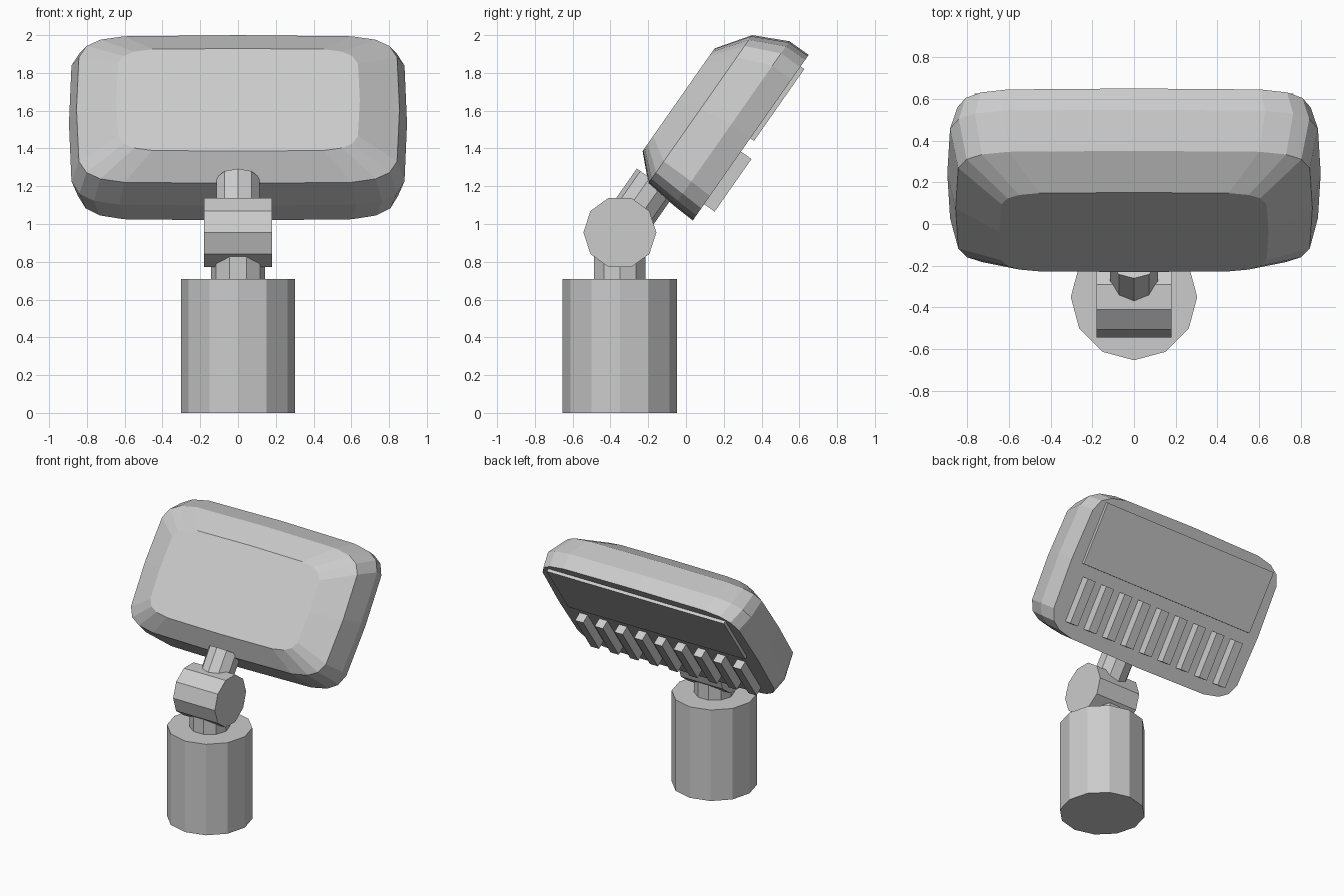
import bpy, bmesh, math
from mathutils import Matrix, Vector

if "Cube" in bpy.data.objects:
    bpy.data.objects.remove(bpy.data.objects["Cube"])

TILT = math.radians(35)
S, C = math.sin(TILT), math.cos(TILT)

grey = bpy.data.materials.new("plain_grey")
grey.diffuse_color = (0.6, 0.6, 0.6, 1)
grey.use_nodes = True
grey.node_tree.nodes["Principled BSDF"].inputs["Base Color"].default_value = grey.diffuse_color


def tilted(x, u, n):
    """Head frame: u runs up the tilted face, n points out of its front."""
    return Vector((x, u * S - n * C, u * C + n * S))


def finish(name, bm):
    bmesh.ops.recalc_face_normals(bm, faces=bm.faces)
    me = bpy.data.meshes.new(name)
    bm.to_mesh(me)
    bm.free()
    me.materials.append(grey)
    ob = bpy.data.objects.new(name, me)
    bpy.context.collection.objects.link(ob)


def loft(name, rings):
    """Skin a list of closed point rings and cap both ends."""
    bm = bmesh.new()
    loops = [[bm.verts.new(p) for p in ring] for ring in rings]
    k = len(loops[0])
    for a, b in zip(loops, loops[1:]):
        for i in range(k):
            j = (i + 1) % k
            bm.faces.new((a[i], a[j], b[j], b[i]))
    bm.faces.new(loops[0])
    bm.faces.new(loops[-1])
    finish(name, bm)


def circle(sides, r, phase=0):
    return [(r * math.cos(phase + 2 * math.pi * i / sides),
             r * math.sin(phase + 2 * math.pi * i / sides)) for i in range(sides)]


def tilted_box(name, xs, w, u0, u1, n0, n1):
    """One box, or a row of boxes, in the head frame."""
    bm = bmesh.new()
    for x in xs:
        vs = bmesh.ops.create_cube(bm, size=1)["verts"]
        for v in vs:
            v.co = tilted(x + v.co.x * w,
                          (u0 + u1) / 2 + v.co.y * (u1 - u0),
                          (n0 + n1) / 2 + v.co.z * (n1 - n0))
    finish(name, bm)


def superellipse(a, b, cu, n, k=20, p=0.3):
    pts = []
    for i in range(k):
        t = 2 * math.pi * i / k
        c, s = round(math.cos(t), 6), round(math.sin(t), 6)
        pts.append(tilted(math.copysign(abs(c) ** p, c) * a,
                          cu + math.copysign(abs(s) ** p, s) * b, n))
    return pts


Y0 = -0.35   # stand axis

# Stand and lower neck
loft("base", [[(x, Y0 + y, z) for x, y in circle(12, 0.303)] for z in (0, 0.71)])
loft("lower_neck", [[(x, Y0 + y, z) for x, y in circle(10, 0.143)] for z in (0.70, 0.88)])

# Pivot drum, lying along x
loft("pivot", [[(x, Y0 + y, 0.955 + z) for y, z in circle(10, 0.193)] for x in (-0.18, 0.18)])

# Tilted upper neck
loft("upper_neck", [[tilted(x, u, 0.834 + n) for x, n in circle(10, 0.121, math.pi / 2)]
                    for u in (0.58, 0.91)])

# Head shell: half width, half height, centre height, depth
loft("head", [superellipse(*r) for r in (
    (0.86, 0.535, 1.39, 0.555),
    (0.895, 0.532, 1.394, 0.68),
    (0.855, 0.479, 1.36, 0.86),
    (0.645, 0.332, 1.335, 0.983))])

# Back panel and row of fins
tilted_box("back_panel", [0], 1.53, 1.386, 1.85, 0.531, 0.57)
tilted_box("back_fins", [0.17 * i for i in range(-4, 5)], 0.07, 0.96, 1.30, 0.487, 0.57)
